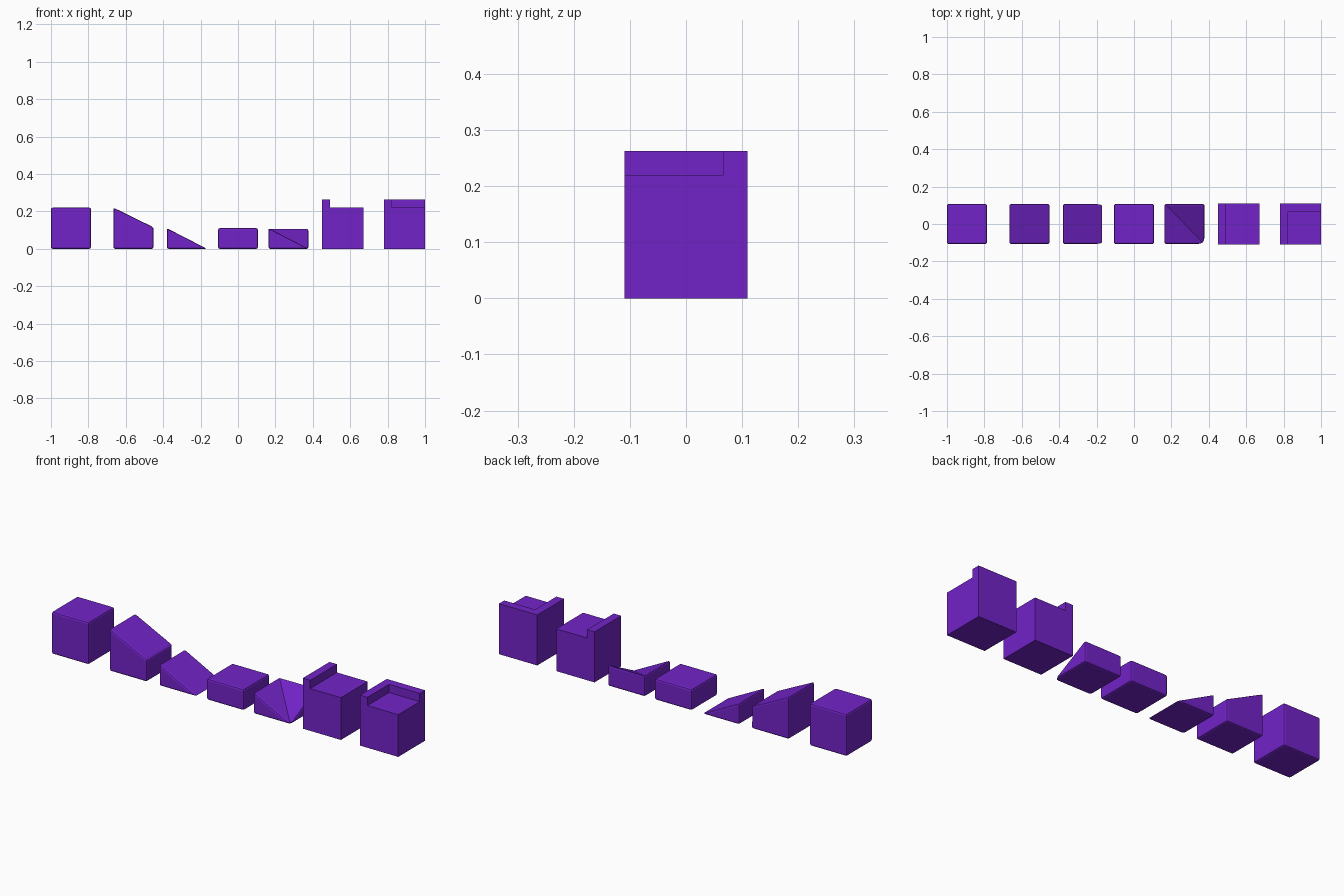
import bpy, bmesh
from mathutils import Vector

if "Cube" in bpy.data.objects:
    bpy.data.objects.remove(bpy.data.objects["Cube"])

W = 0.22      # full block width
B = 0.107     # half width of the chamfered blocks
RIM_H, RIM_T = 0.043, 0.043

purple = bpy.data.materials.new("purple")
purple.diffuse_color = (0.17, 0.017, 0.58, 1)
purple.use_nodes = True
purple.node_tree.nodes["Principled BSDF"].inputs["Base Color"].default_value = purple.diffuse_color


def finish(bm, name, x):
    bmesh.ops.recalc_face_normals(bm, faces=bm.faces)
    mesh = bpy.data.meshes.new(name)
    bm.to_mesh(mesh)
    bm.free()
    mesh.materials.append(purple)
    obj = bpy.data.objects.new(name, mesh)
    obj.location.x = x
    bpy.context.collection.objects.link(obj)
    return obj


def terrain_block(name, x, heights, split=False):
    """Block with its own height at corners front-left, front-right, back-right, back-left."""
    bm = bmesh.new()
    corners = [(-B, -B), (B, -B), (B, B), (-B, B)]
    low = [bm.verts.new((cx, cy, 0)) for cx, cy in corners]
    top = [bm.verts.new((c[0], c[1], h)) if h > 0 else low[i]
           for i, (c, h) in enumerate(zip(corners, heights))]
    bm.faces.new(low[::-1])
    if split:
        bm.faces.new((top[0], top[1], top[3]))
        bm.faces.new((top[1], top[2], top[3]))
    else:
        bm.faces.new(top)
    for i in range(4):
        j = (i + 1) % 4
        ring = list(dict.fromkeys((low[i], low[j], top[j], top[i])))
        if len(ring) > 2:
            bm.faces.new(ring)
    bmesh.ops.recalc_face_normals(bm, faces=bm.faces)
    # chamfer only the outward edges
    edges = [e for e in bm.edges if e.is_convex]
    bmesh.ops.bevel(bm, geom=edges, offset=0.009, segments=2, profile=0.5,
                    affect='EDGES', clamp_overlap=True)
    return finish(bm, name, x)


def rim_block(name, x, back_rim):
    """Full block with a raised rim on the left side and optionally the back."""
    bm = bmesh.new()
    bmesh.ops.create_cube(bm, size=W)
    bmesh.ops.translate(bm, verts=bm.verts, vec=(0, 0, W / 2))
    cut = W / 2 - RIM_T
    planes = [((-cut, 0, 0), (1, 0, 0))]
    if back_rim:
        planes.append(((0, cut, 0), (0, 1, 0)))
    for co, no in planes:
        bmesh.ops.bisect_plane(bm, geom=bm.verts[:] + bm.edges[:] + bm.faces[:],
                               plane_co=co, plane_no=no)
    rim = []
    for f in bm.faces:
        c = f.calc_center_median()
        if f.normal.z > 0.9 and (c.x < -cut or (back_rim and c.y > cut)):
            rim.append(f)
    ext = bmesh.ops.extrude_face_region(bm, geom=rim)["geom"]
    bmesh.ops.translate(bm, vec=Vector((0, 0, RIM_H)),
                        verts=[v for v in ext if isinstance(v, bmesh.types.BMVert)])
    bmesh.ops.dissolve_limit(bm, angle_limit=0.01, verts=bm.verts, edges=bm.edges)
    return finish(bm, name, x)


# Chamfered blocks and ramps
F, H = W, W / 2
terrain_block("full_block", -0.893, (F, F, F, F))
terrain_block("upper_ramp", -0.559, (F, H + 0.005, H + 0.005, F))
terrain_block("lower_ramp", -0.273, (H, 0, 0, H))
terrain_block("half_block", 0.0, (H, H, H, H))
terrain_block("inner_corner_ramp", 0.27, (H, 0, H, H), split=True)

# Sharp-edged blocks with rims
rim_block("edge_rim_block", 0.56, False)
rim_block("corner_rim_block", 0.89, True)
